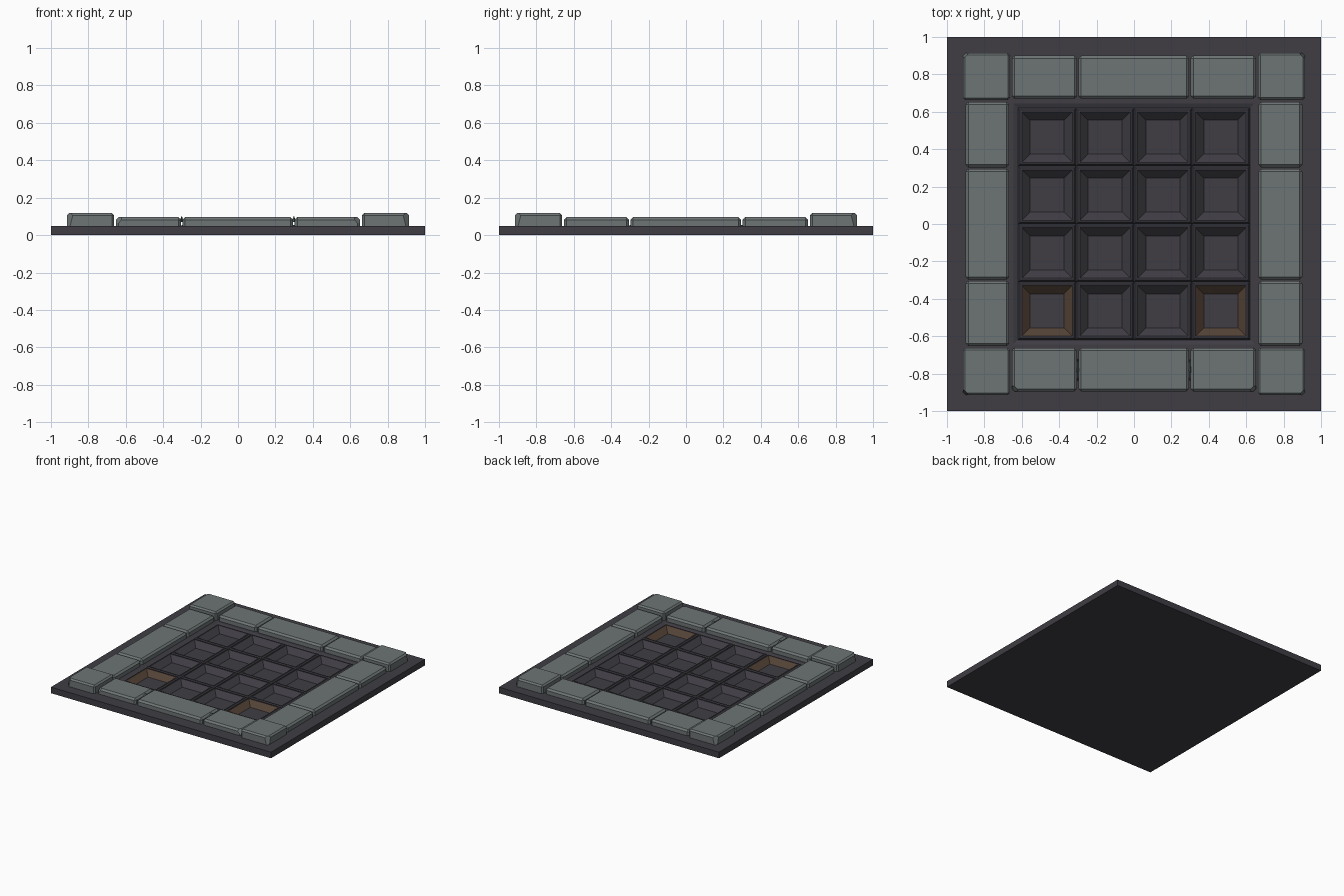
import bpy, bmesh
from mathutils import Vector

if "Cube" in bpy.data.objects:
    bpy.data.objects.remove(bpy.data.objects["Cube"])


def material(name, rgb):
    m = bpy.data.materials.new(name)
    m.diffuse_color = (*rgb, 1)
    m.use_nodes = True
    m.node_tree.nodes["Principled BSDF"].inputs["Base Color"].default_value = m.diffuse_color
    return m


STONE = material("grey stone", (0.155, 0.178, 0.178))
DARK = material("dark slate", (0.050, 0.047, 0.057))
RUST = material("rusty brown", (0.088, 0.056, 0.038))


def finish(name, bm, mats):
    me = bpy.data.meshes.new(name)
    bm.to_mesh(me)
    bm.free()
    for m in mats:
        me.materials.append(m)
    ob = bpy.data.objects.new(name, me)
    bpy.context.collection.objects.link(ob)
    return ob


def square(bm, half, z, cx=0, cy=0):
    return [bm.verts.new((cx + sx * half, cy + sy * half, z))
            for sx, sy in ((-1, -1), (1, -1), (1, 1), (-1, 1))]


def bridge(bm, a, b):
    n = len(a)
    return [bm.faces.new((a[i], a[(i + 1) % n], b[(i + 1) % n], b[i])) for i in range(n)]


# base slab: square plate with an opening for the pit tiles
bm = bmesh.new()
low, top = square(bm, 1, 0), square(bm, 1, 0.05)
inner, lip = square(bm, 0.645, 0.05), square(bm, 0.62, 0.04)
bm.faces.new(low[::-1])
for a, b in ((low, top), (top, inner), (inner, lip)):
    bridge(bm, a, b)
finish("base_slab", bm, [DARK])

# pit tiles: bevelled rim, sloping walls and flat floor, front corner pits rusty
PITCH = 0.31
for row in range(4):
    for col in range(4):
        cx, cy = (col - 1.5) * PITCH, (row - 1.5) * PITCH
        rusty = row == 0 and col in (0, 3)
        bm = bmesh.new()
        rings = [square(bm, h, z, cx, cy) for h, z in
                 ((0.155, 0.04), (0.145, 0.055), (0.135, 0.055), (0.091, 0.012))]
        for i in range(3):
            for f in bridge(bm, rings[i], rings[i + 1]):
                f.material_index = int(rusty and i == 2)
        bm.faces.new(rings[3])
        finish(f"pit_tile_{row}_{col}", bm, [DARK, RUST])


def stone(name, x0, x1, y0, y1, z1, bevel=0.014, cuts=()):
    """Block with chamfered edges; each cut is (point, normal) of a chipped corner."""
    bm = bmesh.new()
    bmesh.ops.create_cube(bm, size=1)
    for v in bm.verts:
        v.co = ((x0 + x1) / 2 + v.co.x * (x1 - x0),
                (y0 + y1) / 2 + v.co.y * (y1 - y0),
                (0.04 + z1) / 2 + v.co.z * (z1 - 0.04))
    edges = [e for e in bm.edges if sum(v.co.z for v in e.verts) > 0.09]
    bmesh.ops.bevel(bm, geom=edges, offset=bevel, segments=1, affect='EDGES')
    for point, normal in cuts:
        geom = bm.verts[:] + bm.edges[:] + bm.faces[:]
        bmesh.ops.bisect_plane(bm, geom=geom, plane_co=Vector(point),
                               plane_no=Vector(normal), clear_outer=True)
        bmesh.ops.holes_fill(bm, edges=[e for e in bm.edges if e.is_boundary], sides=0)
    bmesh.ops.recalc_face_normals(bm, faces=bm.faces)
    return finish(name, bm, [STONE])


# corner stones, taller, with the outer vertical edge cut
for sx in (-1, 1):
    for sy in (-1, 1):
        xs = sorted((sx * 0.663, sx * 0.915))
        ys = sorted((sy * 0.663, sy * 0.915))
        stone("corner_stone", *xs, *ys, 0.117, 0.012,
              [((sx * 0.9, sy * 0.9, 0.1), (sx, sy, 0.25))])

# rim stones: three per side
SPANS = ((-0.653, -0.305), (-0.297, 0.295), (0.303, 0.653))
for i, (a, b) in enumerate(SPANS):
    stone("back_stone", a, b, 0.67, 0.9, 0.096)
    cuts = []
    if i != 1:  # chipped outer ends of the front row
        s = i - 1
        cuts = [((s * 0.64, -0.875, 0.085), (s, -1, 0.9)),
                ((s * 0.645, -0.78, 0.08), (s * 0.3, 0, 1))]
        cuts = cuts[:1]
    stone("front_stone", a, b, -0.895, -0.663, 0.096, cuts=cuts)
    stone("left_stone", -0.9, -0.667, a, b, 0.096)
    stone("right_stone", 0.665, 0.9, a, b, 0.096)

# small slivers in the front row joints
for x in (-0.301, 0.299):
    bm = bmesh.new()
    ring = [bm.verts.new((x + dx, -0.78 + dy, 0.07))
            for dx, dy in ((0, -0.06), (0.013, 0), (0, 0.06), (-0.013, 0))]
    peak = bm.verts.new((x, -0.78, 0.104))
    for k in range(4):
        bm.faces.new((ring[k], ring[(k + 1) % 4], peak))
    finish("joint_sliver", bm, [STONE])
